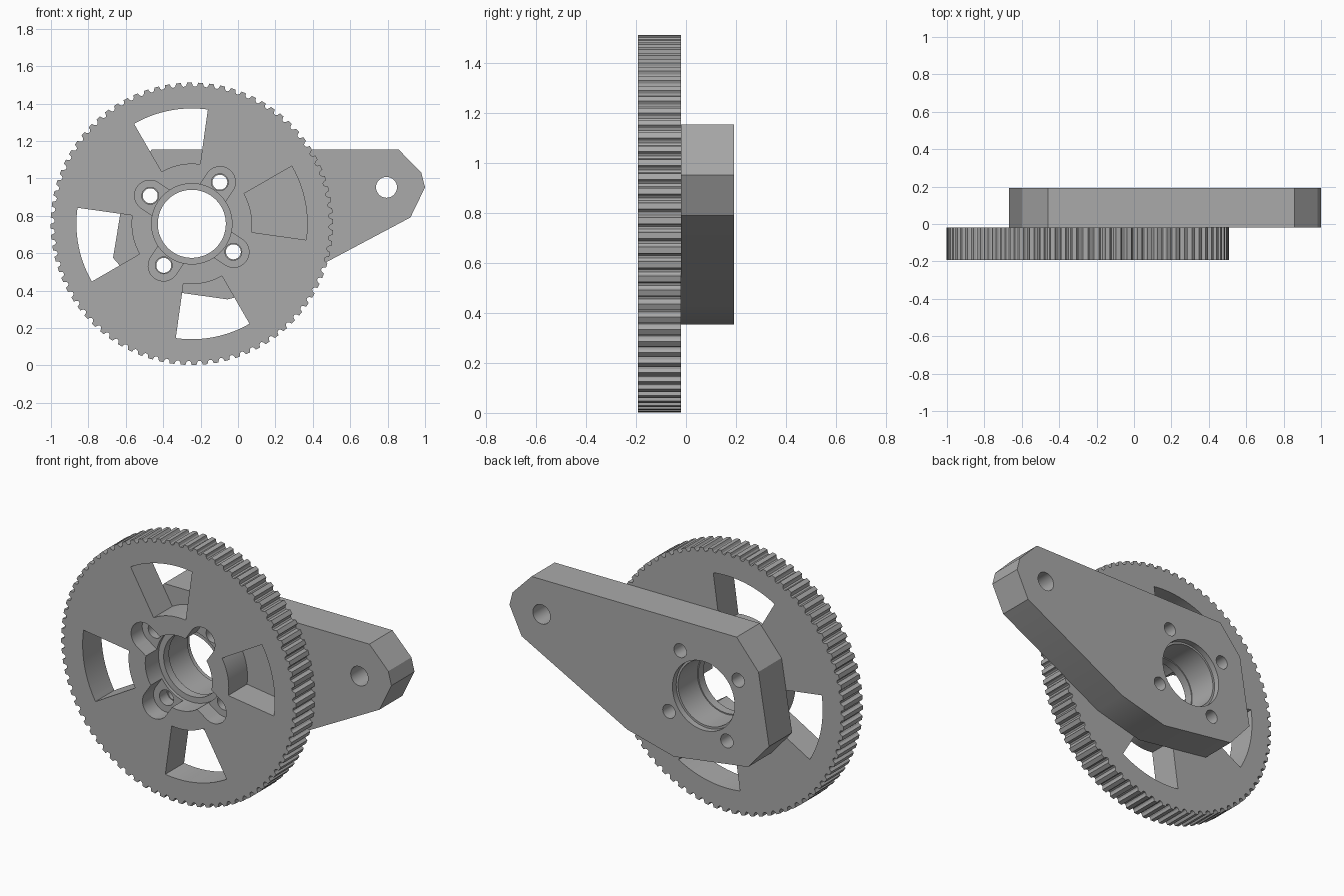
import bpy, bmesh
from math import sin, cos, pi, radians

cube = bpy.data.objects.get("Cube")
if cube:
    bpy.data.objects.remove(cube, do_unlink=True)

CX, CZ = -0.247, 0.757            # wheel axis
FRONT, MID, BACK = -0.192, -0.02, 0.192
TEETH = 80

grey = bpy.data.materials.new("plain grey")
grey.use_nodes = True
grey.diffuse_color = (0.4, 0.4, 0.4, 1)
grey.node_tree.nodes["Principled BSDF"].inputs["Base Color"].default_value = (0.4, 0.4, 0.4, 1)


def polar(r, a, cx=CX, cz=CZ):
    return cx + r * cos(a), cz + r * sin(a)


def circle(r, cx=CX, cz=CZ, n=64):
    return [polar(r, 2 * pi * i / n, cx, cz) for i in range(n)]


def prism(name, pts, y0, y1):
    """Extrude an (x, z) outline along y."""
    bm = bmesh.new()
    base = bm.faces.new([bm.verts.new((x, y0, z)) for x, z in pts])
    ext = bmesh.ops.extrude_face_region(bm, geom=[base])["geom"]
    moved = [v for v in ext if isinstance(v, bmesh.types.BMVert)]
    bmesh.ops.translate(bm, vec=(0, y1 - y0, 0), verts=moved)
    bmesh.ops.recalc_face_normals(bm, faces=bm.faces)
    mesh = bpy.data.meshes.new(name)
    bm.to_mesh(mesh)
    bm.free()
    mesh.materials.append(grey)
    obj = bpy.data.objects.new(name, mesh)
    bpy.context.collection.objects.link(obj)
    return obj


def cut(target, pts, y0, y1):
    """Remove an extruded outline from a part."""
    cutter = prism("cutter", pts, y0, y1)
    mod = target.modifiers.new("cut", "BOOLEAN")
    mod.operation, mod.solver, mod.object = "DIFFERENCE", "EXACT", cutter
    bpy.context.view_layer.objects.active = target
    bpy.ops.object.modifier_apply(modifier=mod.name)
    bpy.data.objects.remove(cutter, do_unlink=True)


def window(a0, a1, r0=0.322, r1=0.617, n=14):
    """Ring sector outline."""
    angles = [radians(a0 + (a1 - a0) * i / n) for i in range(n + 1)]
    return [polar(r0, a) for a in angles] + [polar(r1, a) for a in reversed(angles)]


def slot(angle, r=0.082, reach=0.27, n=20):
    """Straight slot from the bore out to a round end."""
    local = [(0.1, -r)]
    local += [(reach + r * cos(t), r * sin(t)) for t in (pi * (i / n - 0.5) for i in range(n + 1))]
    local.append((0.1, r))
    c, s = cos(angle), sin(angle)
    return [(CX + u * c - v * s, CZ + u * s + v * c) for u, v in local]


# Toothed wheel: flat lands with round-bottomed grooves
rim = []
pitch = 2 * pi / TEETH
for i in range(TEETH):
    for t, depth in ((0.0, 0), (0.42, 0), (0.5, 0.014), (0.62, 0.021), (0.8, 0.021), (0.92, 0.014)):
        rim.append(polar(0.755 - depth, (i + t) * pitch))
wheel = prism("toothed_wheel", rim, FRONT, MID)

for k in range(4):
    cut(wheel, window(-8 + 90 * k, 30 + 90 * k), FRONT - 0.1, MID + 0.1)
cut(wheel, circle(0.182), FRONT - 0.1, MID + 0.1)
cut(wheel, circle(0.215), FRONT - 0.1, -0.07)

# Support arm: tilted square end running to a chamfered tip
outline = [(-0.46, 1.155), (-0.60, 0.99), (-0.668, 0.575), (-0.533, 0.42),
           (-0.056, 0.353), (0.243, 0.43), (0.922, 0.791), (1.0, 0.952),
           (0.98, 1.03), (0.858, 1.155)]
arm = prism("support_arm", outline, MID, BACK)
cut(arm, circle(0.188), MID - 0.1, BACK + 0.1)
cut(arm, circle(0.2), BACK - 0.035, BACK + 0.1)
cut(arm, circle(0.056, 0.794, 0.952, 32), MID - 0.1, BACK + 0.1)

# Bolt slots in the wheel, bolt holes through both parts
for k in range(4):
    a = radians(56 + 90 * k)
    bx, bz = polar(0.268, a)
    cut(wheel, slot(a), FRONT - 0.1, -0.09)
    cut(wheel, circle(0.045, bx, bz, 32), FRONT - 0.1, MID + 0.1)
    cut(arm, circle(0.04, bx, bz, 32), MID - 0.1, BACK + 0.1)

# Smooth the round walls, keep the edges sharp
for obj in (wheel, arm):
    bpy.ops.object.select_all(action="DESELECT")
    obj.select_set(True)
    bpy.context.view_layer.objects.active = obj
    bpy.ops.object.shade_smooth_by_angle(angle=radians(25))
